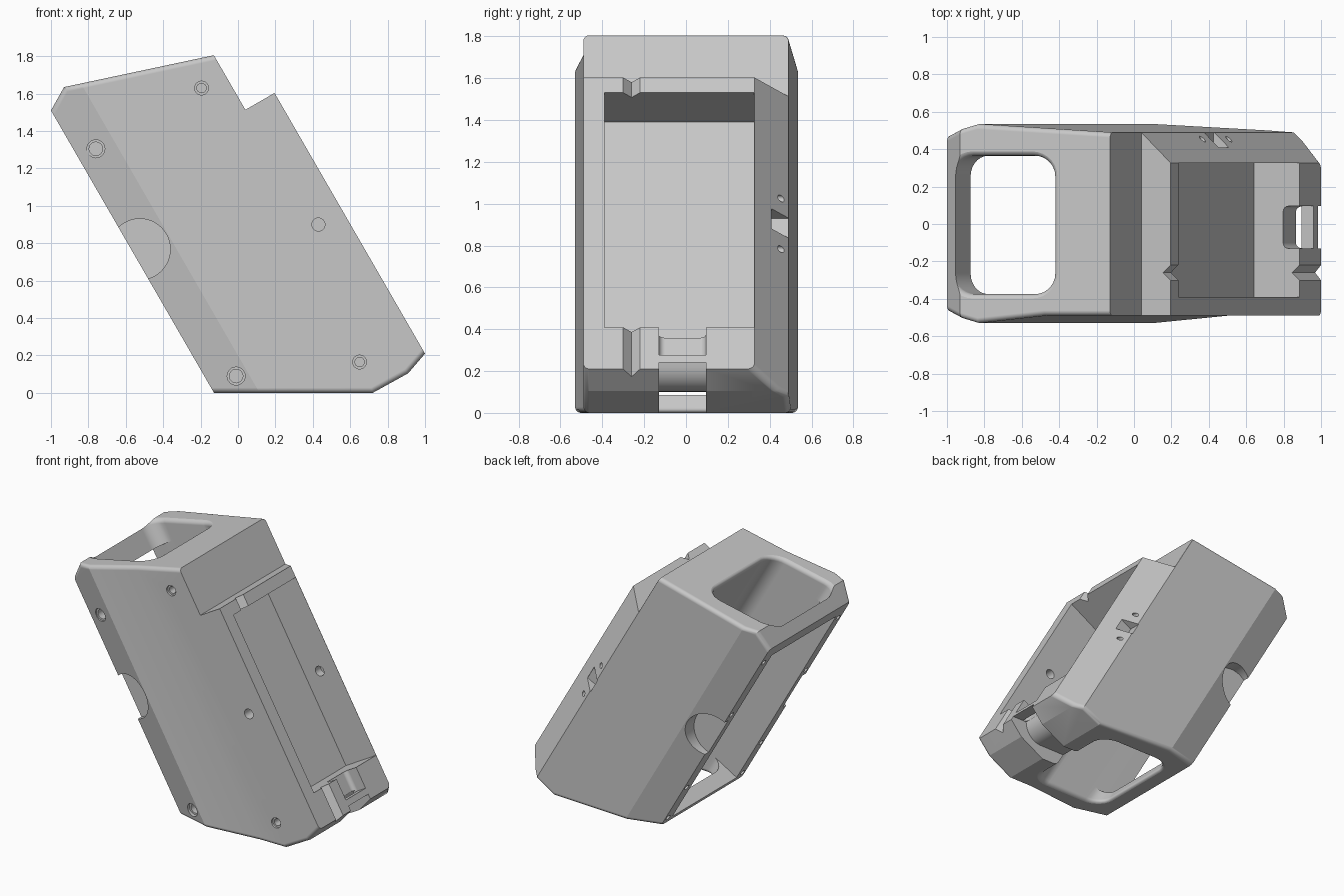
import bpy, bmesh, math
from mathutils import Vector

if "Cube" in bpy.data.objects:
    bpy.data.objects.remove(bpy.data.objects["Cube"])

# Everything is built upright in local axes (s = depth, y = width, t = length),
# then the finished part is leaned over by 30 degrees.
C, S = math.cos(math.radians(30)), math.sin(math.radians(30))


def loc(x, z):
    return (x * C + z * S, -x * S + z * C)


def finish(name, bm):
    bmesh.ops.recalc_face_normals(bm, faces=bm.faces[:])
    me = bpy.data.meshes.new(name)
    bm.to_mesh(me)
    bm.free()
    ob = bpy.data.objects.new(name, me)
    bpy.context.collection.objects.link(ob)
    return ob


def loft(rings):
    """Closed solid through equal-length rings of 3D points."""
    bm = bmesh.new()
    vs = [[bm.verts.new(p) for p in r] for r in rings]
    n = len(rings[0])
    for a, b in zip(vs, vs[1:]):
        for i in range(n):
            j = (i + 1) % n
            bm.faces.new((a[i], a[j], b[j], b[i]))
    bm.faces.new(vs[0][::-1])
    bm.faces.new(vs[-1])
    return bm


def along_s(pts, s0, s1):
    return loft([[(s, y, t) for y, t in pts] for s in (s0, s1)])


def along_t(pts, t0, t1):
    return loft([[(s, y, t) for s, y in pts] for t in (t0, t1)])


def along_y(pts, y0, y1):
    return loft([[(s, y, t) for s, t in pts] for y in (y0, y1)])


def box(s0, s1, y0, y1, t0, t1):
    return along_t([(s0, y0), (s1, y0), (s1, y1), (s0, y1)], t0, t1)


def circle(a, b, r, n=24):
    return [(a + r * math.cos(2 * math.pi * i / n),
             b + r * math.sin(2 * math.pi * i / n)) for i in range(n)]


# Body: extruded cross-section trimmed by the end planes
section = [(-.111, -.465), (.1, -.53), (.45, -.49), (.971, -.49),
           (.971, .327), (.79, .49), (.1, .535), (-.111, .47)]
bm = along_t(section, -1.5, 3)
bmesh.ops.recalc_face_normals(bm, faces=bm.faces[:])
ends = [((-.13, 0), (.72, 0)), ((.72, 0), (.91, .105)), ((.91, .105), (1, .21)),
        ((-.13, 1.805), (-.93, 1.635)), ((-.93, 1.635), (-1, 1.51))]
cap_normals = []
for p, q in ends:
    (s0, t0), (s1, t1) = loc(*p), loc(*q)
    nrm = Vector((t1 - t0, 0, -(s1 - s0))).normalized()
    cap_normals.append(nrm)
    cut = bmesh.ops.bisect_plane(bm, geom=bm.verts[:] + bm.edges[:] + bm.faces[:],
                                 plane_co=(s0, 0, t0), plane_no=nrm, clear_outer=True)
    edges = [e for e in cut['geom_cut'] if isinstance(e, bmesh.types.BMEdge)]
    bmesh.ops.edgeloop_fill(bm, edges=edges)
bmesh.ops.recalc_face_normals(bm, faces=bm.faces[:])
bm.normal_update()


def is_cap(f):
    return any(f.normal.dot(n) > .999 for n in cap_normals)


# Rounded rim where the ends meet the sides
rim = []
for e in bm.edges:
    if len(e.link_faces) == 2:
        a, b = e.link_faces
        if (is_cap(a) and abs(b.normal.y) > .3) or (is_cap(b) and abs(a.normal.y) > .3):
            rim.append(e)
bmesh.ops.bevel(bm, geom=rim, offset=.028, segments=6, profile=.5,
                affect='EDGES', clamp_overlap=True)
body = finish("grip_housing", bm)


def carve(bm):
    cutter = finish("cutter", bm)
    cutter.hide_render = True
    mod = body.modifiers.new("carve", 'BOOLEAN')
    mod.operation, mod.solver, mod.object = 'DIFFERENCE', 'EXACT', cutter
    bpy.context.view_layer.objects.active = body
    bpy.ops.object.modifier_apply(modifier=mod.name)
    bpy.data.objects.remove(cutter)


# Channel through the length, with flared rounded mouths
def channel_ring(grow, t0, slope, back, front):
    r, pts = .11, []
    lo, hi = back + r, front - r
    for cs, cy, a0 in ((hi, .255, 0), (lo, .255, 90), (lo, -.265, 180), (hi, -.265, 270)):
        for i in range(8):
            a = math.radians(a0 + 90 / 7 * i)
            s, y = cs + (r + grow) * math.cos(a), cy + (r + grow) * math.sin(a)
            pts.append((s, y, t0 + slope * s))
    return pts


R = .035
flare = [(-.3, R)] + [(R * (1 - math.cos(a)) - .002, R * (1 - math.sin(a)))
                      for a in (math.radians(10 * i) for i in range(10))]
rings = [channel_ring(g, d, -S / C, 0, .51) for d, g in flare]
rings += [channel_ring(g, 1.8848 - d, -.3249, -.03, .495) for d, g in reversed(flare)]
carve(loft(rings))

# Window in the back, flush with the channel walls
carve(box(-.3, .13, -.374, .364, .1, 1.70))

# Step in the upper front
carve(box(.791, 1.3, -.8, .8, 1.291, 2.4))

# Front recess
carve(box(.69, 1.3, -.39, .3255, -.088, 1.2075))

# V groove across both front lips
carve(along_t([(.925, -.26), (1.015, -.34), (1.015, -.18)], -1, 1.5))

# Rounded groove in the lower front lip, scooped out underneath
arc = [(.03 * math.cos(a), .03 * math.sin(a))
       for a in (math.radians(15 * i) for i in range(7))]
groove = [(1.3, -.13)] + [(.90 - y, -.10 - x) for y, x in reversed(arc)]
groove += [(.90 - y, .065 + x) for y, x in arc] + [(1.3, .095)]
carve(along_t(groove, -.24, -.05))
curve = [(.74 + .126 * math.cos(math.radians(a)), .24 - .14 * math.sin(math.radians(a)))
         for a in range(0, 91, 10)]
scoop = [loc(*p) for p in curve + [(.5, .1), (.5, -.2), (1.4, -.2), (1.4, .24)]]
carve(along_y(scoop, -.13, .095))

# Round thumb recesses on both sides
thumb = loc(-.525, .768)
for y0, y1 in ((-.8, -.425), (.425, .8)):
    carve(along_y(circle(*thumb, .163, 48), y0, y1))

# Counterbored screw holes in the near side
for x, z, r in ((-.195, 1.63, .037), (-.76, 1.305, .048), (-.01, .09, .048), (.65, .165, .037)):
    carve(along_y(circle(*loc(x, z), r), -.8, -.475))
    carve(along_y(circle(*loc(x, z), r - .012), -.6, -.41))

# Cross bolt hole, nut pocket and pin holes
bolt = loc(.43, .9)
carve(along_y(circle(*bolt, .035), -.8, .385))
carve(box(.785, .88, .405, .7, bolt[1] - .055, bolt[1] + .055))
for dt in (-.14, .14):
    carve(along_y(circle(.83, bolt[1] + dt, .017), .39, .7))

# Small screw holes in the back rim
for y in (-.428, .428):
    for t in (.12, .42, 1.14, 1.66):
        carve(along_s(circle(y, t, .02), -.3, -.05))

# Colour, shading and lean
mat = bpy.data.materials.new("mid_grey")
mat.diffuse_color = (.57, .57, .57, 1)
mat.use_nodes = True
mat.node_tree.nodes["Principled BSDF"].inputs["Base Color"].default_value = mat.diffuse_color
body.data.materials.clear()
body.data.materials.append(mat)
for p in body.data.polygons:
    p.material_index = 0
body.rotation_euler = (0, math.radians(-30), 0)
bpy.ops.object.select_all(action='DESELECT')
body.select_set(True)
bpy.context.view_layer.objects.active = body
bpy.ops.object.shade_smooth_by_angle(angle=math.radians(20))

# Keep the shallow creases between the large flat sides crisp
bm = bmesh.new()
bm.from_mesh(body.data)
for e in bm.edges:
    if len(e.link_faces) == 2 and min(f.calc_area() for f in e.link_faces) > .03 \
            and e.calc_face_angle(0) > .03:
        e.smooth = False
bm.to_mesh(body.data)
bm.free()
mod = body.modifiers.new("flat_sides", 'WEIGHTED_NORMAL')
mod.keep_sharp = True
